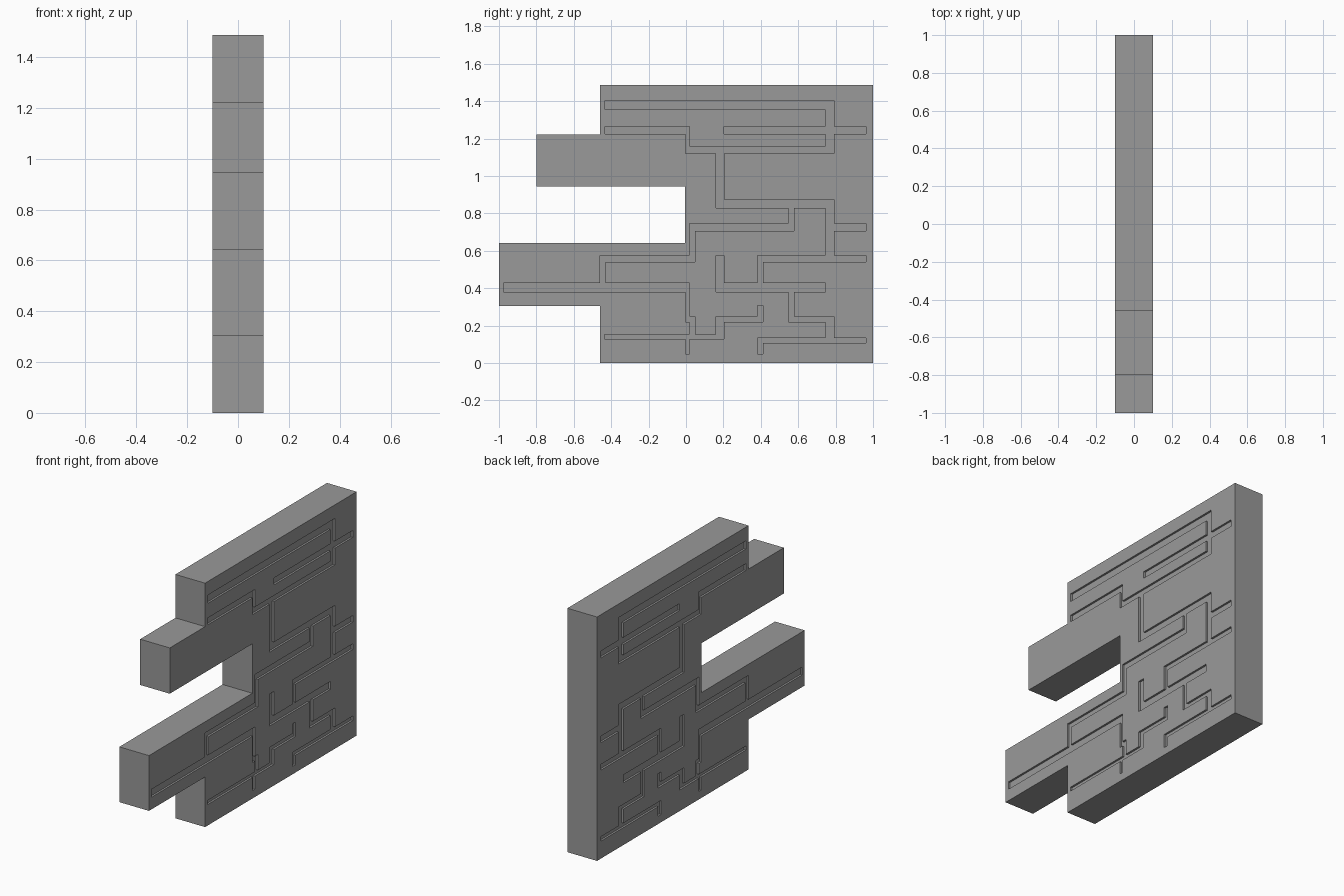
import bpy, bmesh

if "Cube" in bpy.data.objects:
    bpy.data.objects.remove(bpy.data.objects["Cube"])

HALF, DEPTH = 0.1, 0.012

# Side outline (y, z)
OUTLINE = [(-.46, 0), (1, 0), (1, 1.487), (-.46, 1.487), (-.46, 1.222), (-.8, 1.222),
           (-.8, .943), (-.005, .943), (-.005, .642), (-1, .642), (-1, .305), (-.46, .305)]

# Groove lanes: columns give a y range, rows give a z range
COL = dict(A=(-.46, -.43), B=(-.003, .019), C=(.019, .048), D=(.16, .204),
           E=(.382, .412), F=(.547, .578), G=(.746, .791))
ROW = dict(a=(1.354, 1.404), b=(1.223, 1.265), c=(1.121, 1.158), d=(.829, .874),
           e=(.706, .746), f=(.539, .574), g=(.379, .427), h=(.219, .248),
           i=(.128, .153), j=(.106, .133))

# Horizontal bars: row, start y, end y
ACROSS = [("a", -.433, .791), ("b", -.433, .019), ("b", .204, .963), ("c", -.003, .791),
          ("d", .16, .791), ("e", .019, .578), ("e", .746, .963), ("f", -.46, .048),
          ("f", .382, .963), ("g", -.977, .019), ("g", .16, .746), ("h", .16, .412),
          ("h", .547, .791), ("i", -.435, .204), ("j", .382, .963)]
# Vertical bars: column, then the rows or heights of its bottom and top
UP = [("A", "g", "f"), ("B", .048, "i"), ("B", "h", "g"), ("B", "c", "b"),
      ("C", "i", "h"), ("C", "f", "e"), ("D", "i", "h"), ("D", "g", "f"),
      ("D", "d", "c"), ("E", .048, "j"), ("E", "h", .307), ("E", "g", "f"),
      ("F", "h", "g"), ("F", "e", "d"), ("G", "j", "h"), ("G", "f", "d"),
      ("G", "c", "a")]


def height(key, side):
    return ROW[key][side] if key in ROW else key


def slab(bm, polygons, x0, x1):
    """Extrude flat side-view polygons from x0 to x1."""
    verts = {}

    def vert(p):
        if p not in verts:
            verts[p] = bm.verts.new((x0, *p))
        return verts[p]

    faces = [bm.faces.new([vert(p) for p in poly]) for poly in polygons]
    new = bmesh.ops.extrude_face_region(bm, geom=faces, use_keep_orig=True)["geom"]
    for v in new:
        if isinstance(v, bmesh.types.BMVert):
            v.co.x = x1


grey = bpy.data.materials.new("dark_grey")
grey.diffuse_color = (.32, .32, .32, 1)
grey.use_nodes = True
grey.node_tree.nodes["Principled BSDF"].inputs["Base Color"].default_value = grey.diffuse_color


def finish(bm, name):
    bmesh.ops.recalc_face_normals(bm, faces=bm.faces)
    mesh = bpy.data.meshes.new(name)
    bm.to_mesh(mesh)
    bm.free()
    mesh.materials.append(grey)
    ob = bpy.data.objects.new(name, mesh)
    bpy.context.collection.objects.link(ob)
    return ob


# Notched panel
bm = bmesh.new()
slab(bm, [OUTLINE], -HALF, HALF)
panel = finish(bm, "notched_panel")

# Union of all bars as clean cells, so the cutter never overlaps itself
bars = [(y0, y1, *ROW[r]) for r, y0, y1 in ACROSS]
bars += [(*COL[c], height(lo, 0), height(hi, 1)) for c, lo, hi in UP]
ys = sorted({v for b in bars for v in b[:2]})
zs = sorted({v for b in bars for v in b[2:]})
cells = []
for y0, y1 in zip(ys, ys[1:]):
    for z0, z1 in zip(zs, zs[1:]):
        cy, cz = (y0 + y1) / 2, (z0 + z1) / 2
        if any(b[0] < cy < b[1] and b[2] < cz < b[3] for b in bars):
            cells.append([(y0, z0), (y1, z0), (y1, z1), (y0, z1)])

# Groove cutter, same pattern on both sides
bm = bmesh.new()
for s in (-1, 1):
    slab(bm, cells, s * (HALF - DEPTH), s * (HALF + .05))
bmesh.ops.dissolve_limit(bm, angle_limit=.01, verts=bm.verts, edges=bm.edges)
cutter = finish(bm, "groove_cutter")
cutter.hide_render = True
cutter.hide_viewport = True

cut = panel.modifiers.new("grooves", "BOOLEAN")
cut.operation = 'DIFFERENCE'
cut.solver = 'EXACT'
cut.object = cutter
